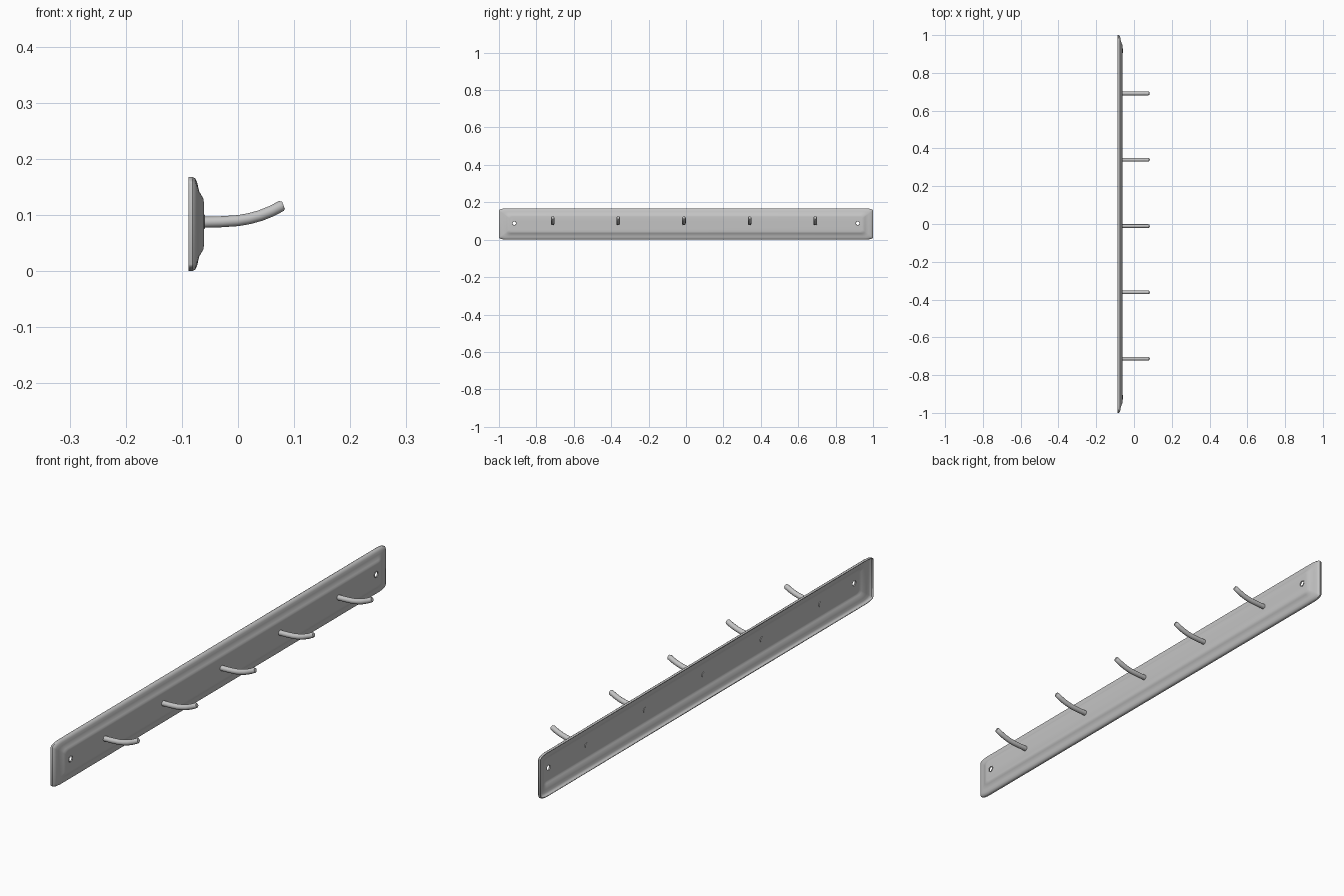
import bpy, bmesh, math
from mathutils import Vector

cube = bpy.data.objects.get("Cube")
if cube:
    bpy.data.objects.remove(cube, do_unlink=True)

metal = bpy.data.materials.new("grey metal")
metal.use_nodes = True
GREY = (0.55, 0.55, 0.55, 1)
metal.diffuse_color = GREY
metal.node_tree.nodes["Principled BSDF"].inputs["Base Color"].default_value = GREY

MID_Z = 0.084


def add_object(name, bm):
    bmesh.ops.recalc_face_normals(bm, faces=bm.faces)
    mesh = bpy.data.meshes.new(name)
    bm.to_mesh(mesh)
    bm.free()
    mesh.materials.append(metal)
    obj = bpy.data.objects.new(name, mesh)
    bpy.context.collection.objects.link(obj)
    return obj


def smooth(obj, degrees=35):
    bpy.ops.object.select_all(action='DESELECT')
    obj.select_set(True)
    bpy.context.view_layer.objects.active = obj
    bpy.ops.object.shade_smooth_by_angle(angle=math.radians(degrees))


def loft(bm, rings):
    for a, b in zip(rings, rings[1:]):
        for i in range(len(a)):
            j = (i + 1) % len(a)
            bm.faces.new((a[i], a[j], b[j], b[i]))


def rounded_ring(bm, x, half_y, half_z, ry, rz, steps=6):
    ring = []
    for q, (sy, sz) in enumerate(((1, 1), (-1, 1), (-1, -1), (1, -1))):
        for k in range(steps + 1):
            a = math.pi / 2 * (q + k / steps)
            ring.append(bm.verts.new((x, sy * (half_y - ry) + ry * math.cos(a),
                                      MID_Z + sz * (half_z - rz) + rz * math.sin(a))))
    return ring


def cylinder_x(bm, radius, x0, x1, y, z, sides=16):
    rings = [[bm.verts.new((x, y + radius * math.cos(i * math.tau / sides),
                            z + radius * math.sin(i * math.tau / sides)))
              for i in range(sides)] for x in (x0, x1)]
    loft(bm, rings)
    for r in rings:
        bm.faces.new(r)


# Pressed backplate: (inset, x) steps from the rim to the raised centre
bm = bmesh.new()
profile = [(0, -0.088), (0, -0.081), (0.003, -0.076), (0.009, -0.073),
           (0.018, -0.071), (0.026, -0.069), (0.033, -0.065),
           (0.038, -0.062), (0.044, -0.061)]
rings = []
for d, x in profile:
    t = d / 0.044
    rings.append(rounded_ring(bm, x, 1 - d * 1.3, MID_Z - d,
                              0.045 - 0.03 * t, 0.012))
loft(bm, rings)
bm.faces.new(rings[-1])
plate = add_object("backplate", bm)
if plate.data.polygons[-1].normal.x < 0:
    plate.data.flip_normals()
shell = plate.modifiers.new("sheet thickness", 'SOLIDIFY')
shell.thickness = 0.004
shell.offset = -1

# Screw holes near both ends
bm = bmesh.new()
for y in (-0.918, 0.918):
    cylinder_x(bm, 0.010, -0.12, -0.03, y, 0.088)
cutter = add_object("screw_hole_cutter", bm)
cutter.hide_render = True
cutter.hide_viewport = True
cut = plate.modifiers.new("screw holes", 'BOOLEAN')
cut.operation = 'DIFFERENCE'
cut.solver = 'EXACT'
cut.object = cutter
smooth(plate)

# Raised lips around the screw holes
for side, y in (("right", -0.918), ("left", 0.918)):
    bpy.ops.mesh.primitive_torus_add(
        major_radius=0.011, minor_radius=0.002, major_segments=20,
        minor_segments=8, location=(-0.061, y, 0.088),
        rotation=(0, math.pi / 2, 0))
    lip = bpy.context.object
    lip.name = "screw_hole_lip_" + side
    lip.data.materials.append(metal)
    smooth(lip)

# Upward curving hooks, swept along a path in the xz plane
path = [(-0.067, 0.087), (-0.03, 0.088), (0, 0.090), (0.02, 0.0935),
        (0.04, 0.099), (0.06, 0.107), (0.077, 0.116), (0.081, 0.1175)]
SIDES = 16
for n, y in enumerate((-0.713, -0.362, -0.011, 0.340, 0.691)):
    bm = bmesh.new()
    rings = []
    for i, (x, z) in enumerate(path):
        x0, z0 = path[max(i - 1, 0)]
        x1, z1 = path[min(i + 1, len(path) - 1)]
        tangent = Vector((x1 - x0, 0, z1 - z0)).normalized()
        up = Vector((-tangent.z, 0, tangent.x))
        r = 0.007 if i == len(path) - 1 else 0.0098
        rings.append([bm.verts.new(
            Vector((x, y, z)) + up * r * math.sin(k * math.tau / SIDES)
            + Vector((0, r * math.cos(k * math.tau / SIDES), 0)))
            for k in range(SIDES)])
    loft(bm, rings)
    bm.faces.new(rings[0])
    bm.faces.new(rings[-1])
    smooth(add_object("hook_%d" % (n + 1), bm))
